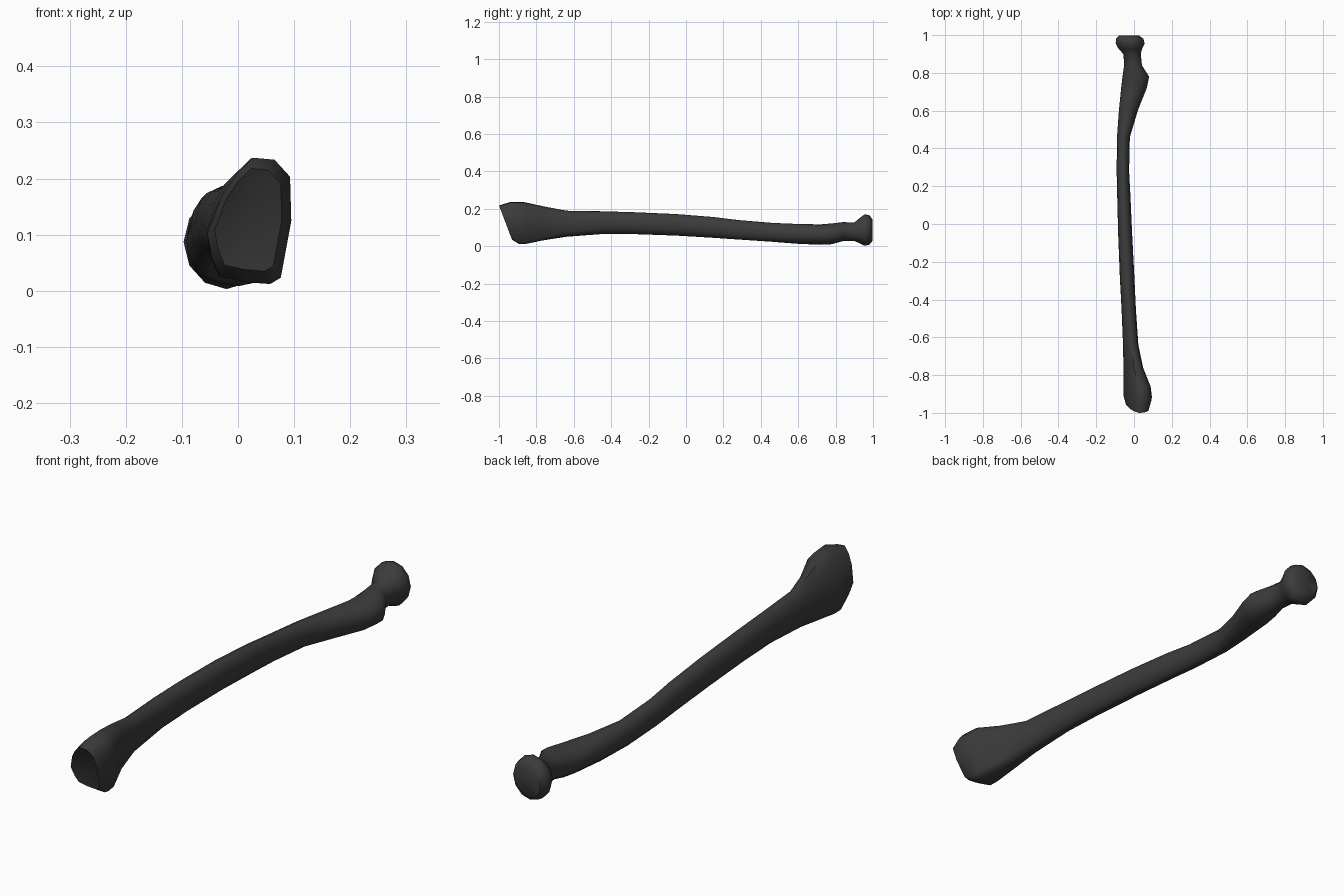
import bpy, bmesh, math

if "Cube" in bpy.data.objects:
    bpy.data.objects.remove(bpy.data.objects["Cube"])

SIDES = 12
# unit outline of the flared wrist end (the shaft is a plain ellipse)
FLARE = [(1, 0), (.97, .7), (.6, .97), (.1, 1), (-.3, .75), (-.65, .4),
         (-1, -.2), (-.88, -.6), (-.7, -.88), (-.1, -.97), (.5, -1), (.75, -.9)]

# y, x min, x max, z min, z max, flare amount, slant
SECTIONS = [
    (-.965, -.042, .078, .035, .218, 1, .38),
    (-.915, -.055, .095, .012, .237, 1, .2),
    (-.86, -.056, .088, .013, .236, 1, .05),
    (-.76, -.056, .048, .030, .213, .8, 0),
    (-.64, -.058, .023, .050, .190, .4, 0),
    (-.45, -.066, .010, .065, .187, .1, 0),
    (-.28, -.075, .002, .065, .182, 0, 0),
    (-.05, -.084, -.010, .057, .172, 0, 0),
    (.15, -.089, -.019, .045, .156, 0, 0),
    (.28, -.092, -.026, .036, .140, 0, 0),
    (.46, -.090, -.022, .024, .125, 0, 0),
    (.60, -.080, .020, .013, .119, 0, 0),
    (.72, -.068, .068, .008, .117, 0, 0),
    (.78, -.061, .080, .011, .122, 0, 0),
    (.84, -.052, .042, .028, .129, 0, 0),
    (.90, -.056, .036, .028, .127, 0, 0),
    (.925, -.080, .042, .018, .148, 0, 0),
    (.955, -.097, .056, .003, .171, 0, 0),
    (.98, -.095, .050, .008, .166, 0, 0),
    (.998, -.080, .026, .030, .142, 0, 0),
]


def ring(bm, y, x0, x1, z0, z1, flare, slant):
    verts = []
    for i, (fu, fv) in enumerate(FLARE):
        a = math.tau * i / SIDES
        u = math.cos(a) * (1 - flare) + fu * flare
        v = math.sin(a) * (1 - flare) + fv * flare
        dz = v * (z1 - z0) / 2
        verts.append(bm.verts.new(((x0 + x1) / 2 + u * (x1 - x0) / 2,
                                   y - slant * dz, (z0 + z1) / 2 + dz)))
    return verts


def cap(bm, loop, centre):
    c = bm.verts.new(centre)
    for i in range(SIDES):
        bm.faces.new((loop[i], loop[(i + 1) % SIDES], c))


# long bone: shaft, tuberosity and both ends lofted in one skin
bm = bmesh.new()
loops = [ring(bm, *s) for s in SECTIONS]
for a, b in zip(loops, loops[1:]):
    for i in range(SIDES):
        j = (i + 1) % SIDES
        bm.faces.new((a[i], a[j], b[j], b[i]))
cap(bm, loops[0], (.02, -.945, .125))     # dished wrist joint
cap(bm, loops[-1], (-.027, .995, .087))   # round elbow head
bmesh.ops.recalc_face_normals(bm, faces=bm.faces)

mesh = bpy.data.meshes.new("forearm_bone")
bm.to_mesh(mesh)
bm.free()
bone = bpy.data.objects.new("forearm_bone", mesh)
bpy.context.collection.objects.link(bone)

# dark grey finish
mat = bpy.data.materials.new("dark_grey")
mat.diffuse_color = (.045, .045, .045, 1)
mat.use_nodes = True
mat.node_tree.nodes["Principled BSDF"].inputs["Base Color"].default_value = mat.diffuse_color
mesh.materials.append(mat)

bpy.context.view_layer.objects.active = bone
bone.select_set(True)
bpy.ops.object.shade_smooth_by_angle(angle=math.radians(50))
